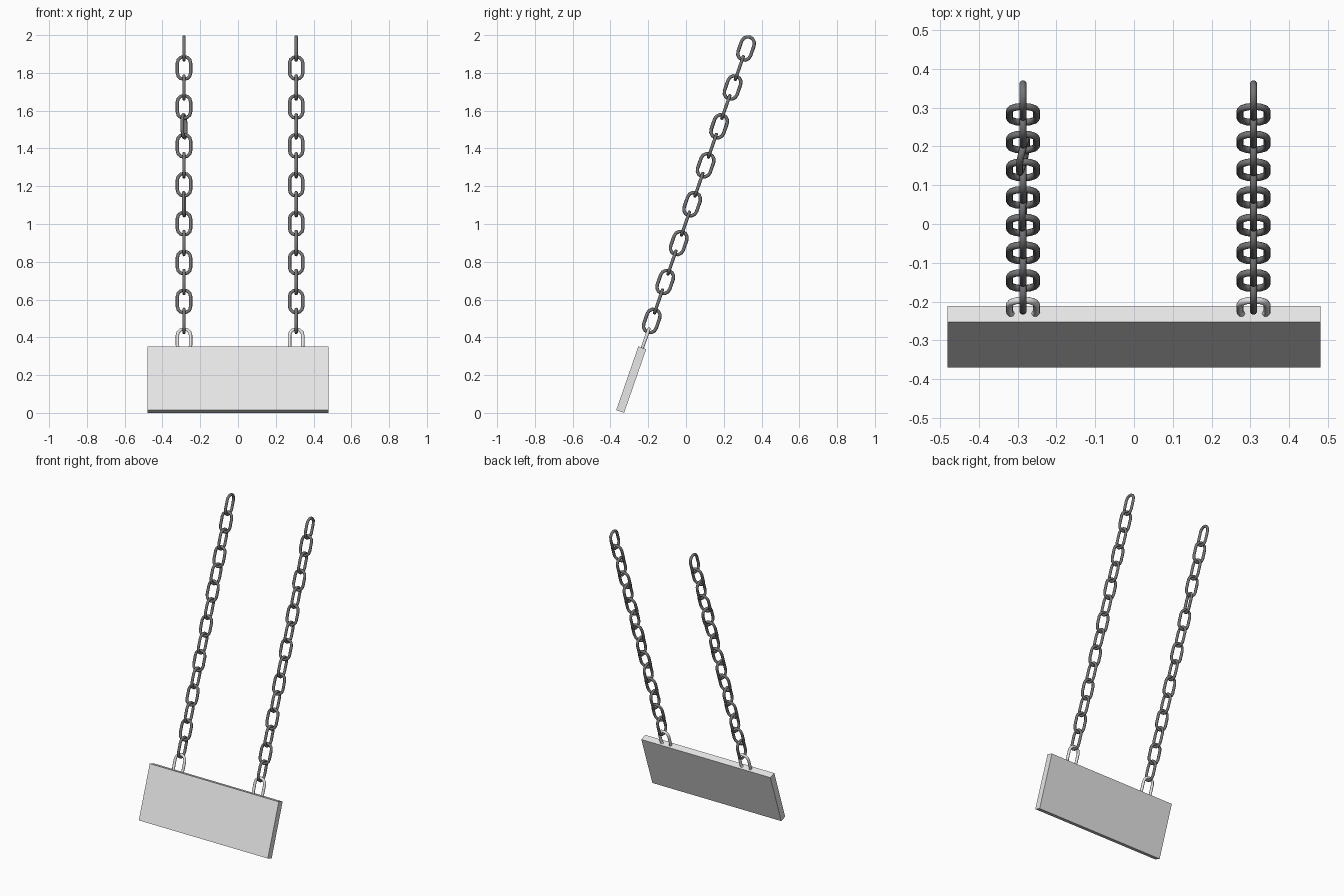
import bpy, bmesh, math
from mathutils import Matrix, Vector

if "Cube" in bpy.data.objects:
    bpy.data.objects.remove(bpy.data.objects["Cube"])

TILT = math.radians(-19.1)          # swing leans towards +y at the top
PITCH = 0.109                       # spacing of neighbouring links
TOP = Vector((0, 0.318, 1.929))     # centre of the highest link
FRAME = Matrix.Translation(TOP) @ Matrix.Rotation(TILT, 4, 'X')


def material(name, value):
    m = bpy.data.materials.new(name)
    m.diffuse_color = (value, value, value, 1)
    m.use_nodes = True
    m.node_tree.nodes["Principled BSDF"].inputs["Base Color"].default_value = m.diffuse_color
    return m


dark_steel = material("dark steel", 0.18)
light_grey = material("light grey", 0.8)


def link_mesh(name, mat, half_w=0.035, straight=0.0285, r=0.009, arc=6, sides=10):
    """Stadium-shaped ring in the local yz plane, swept with a round section."""
    path = []
    for end in (1, -1):
        for i in range(arc + 1):
            a = math.pi * i / arc + (0 if end == 1 else math.pi)
            out = Vector((0, math.cos(a), math.sin(a)))
            path.append((out * half_w + Vector((0, 0, end * straight)), out))
    bm = bmesh.new()
    rings = []
    for p, out in path:
        rings.append([bm.verts.new(p + r * (out * math.cos(t) + Vector((math.sin(t), 0, 0))))
                      for t in (2 * math.pi * k / sides for k in range(sides))])
    for i, ring in enumerate(rings):
        nxt = rings[(i + 1) % len(rings)]
        for k in range(sides):
            j = (k + 1) % sides
            bm.faces.new((ring[k], nxt[k], nxt[j], ring[j])).smooth = True
    # section: cos along outward direction, sin along x
    bmesh.ops.recalc_face_normals(bm, faces=bm.faces)
    me = bpy.data.meshes.new(name)
    bm.to_mesh(me)
    bm.free()
    me.materials.append(mat)
    return me


def place(name, me, matrix):
    ob = bpy.data.objects.new(name, me)
    bpy.context.collection.objects.link(ob)
    ob.matrix_world = matrix
    return ob


chain_link = link_mesh("chain_link", dark_steel)
hanger = link_mesh("hanger_loop", light_grey)

# Chains: links alternate by a quarter turn; the last one is sunk in the seat
twists = {("left", 4): -15, ("left", 8): -4}
for side, x in (("left", -0.286), ("right", 0.308)):
    for i in range(16):
        turn = math.radians(90 * (i % 2) + twists.get((side, i), 0))
        m = (Matrix.Translation((x, 0, 0)) @ FRAME
             @ Matrix.Translation((0, 0, -PITCH * i)) @ Matrix.Rotation(turn, 4, 'Z'))
        if i == 15:
            place(f"{side}_hanger_loop", hanger, m)
        else:
            place(f"{side}_chain_link_{i + 1}", chain_link, m)

# Seat board
bm = bmesh.new()
bmesh.ops.create_cube(bm, size=1)
bmesh.ops.scale(bm, vec=(0.96, 0.044, 0.357), verts=bm.verts)
seat = bpy.data.meshes.new("seat")
bm.to_mesh(seat)
bm.free()
seat.materials.append(light_grey)
place("seat", seat, Matrix.Translation((0, -0.29, 0.176)) @ Matrix.Rotation(TILT, 4, 'X'))
